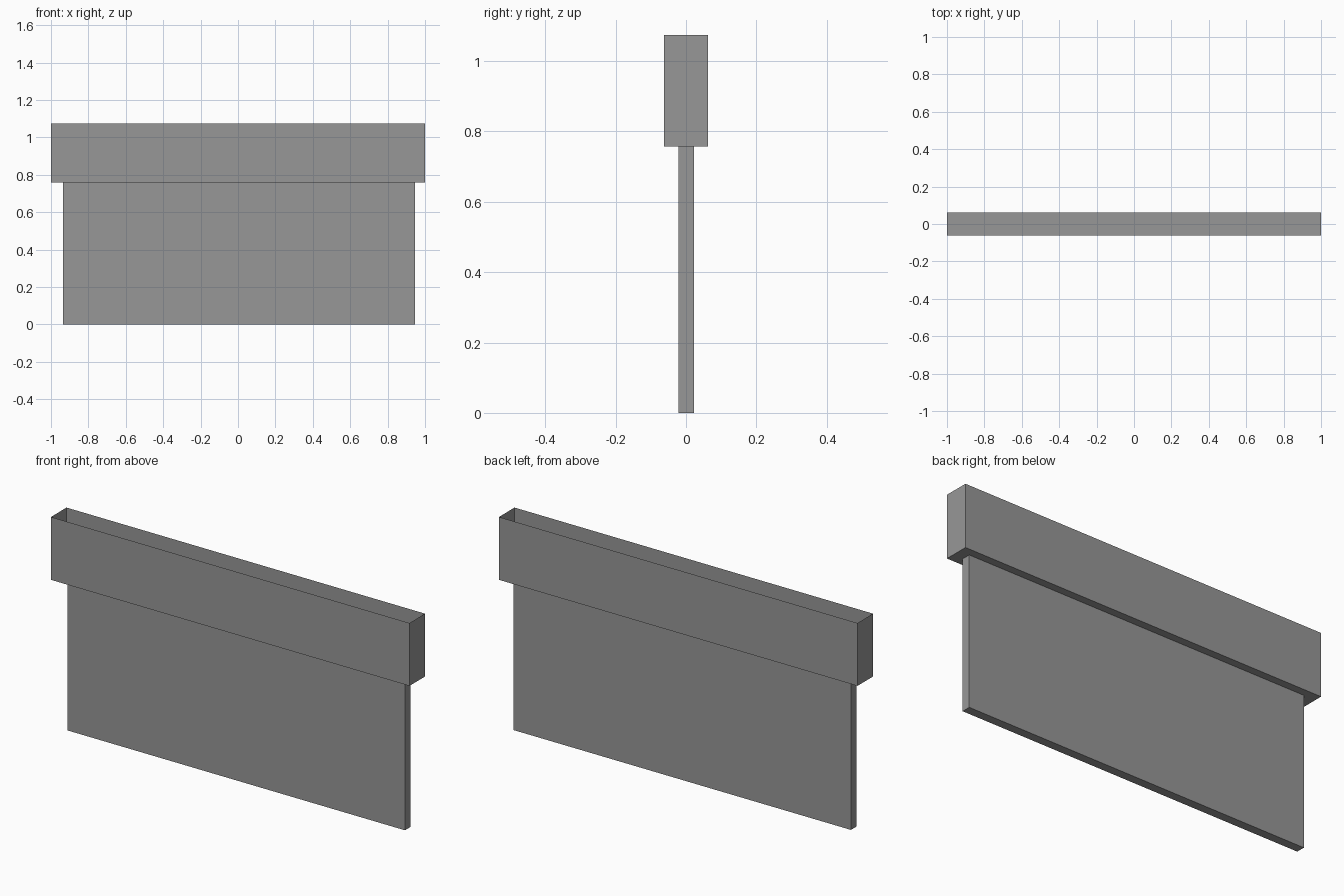
import bpy
import bmesh

cube = bpy.data.objects.get("Cube")
if cube:
    bpy.data.objects.remove(cube, do_unlink=True)

grey = bpy.data.materials.new("neutral grey")
grey.use_nodes = True
colour = (0.31, 0.31, 0.31, 1)
grey.diffuse_color = colour
grey.node_tree.nodes["Principled BSDF"].inputs["Base Color"].default_value = colour


def open_box(name, low, high):
    """Axis-aligned thin-walled box without its top face."""
    bm = bmesh.new()
    bmesh.ops.create_cube(bm, size=1)
    for v in bm.verts:
        v.co = [a + (c + 0.5) * (b - a) for c, a, b in zip(v.co, low, high)]
    bm.normal_update()
    top = [f for f in bm.faces if f.normal.z > 0.9]
    bmesh.ops.delete(bm, geom=top, context="FACES_ONLY")
    mesh = bpy.data.meshes.new(name)
    bm.to_mesh(mesh)
    bm.free()
    mesh.materials.append(grey)
    obj = bpy.data.objects.new(name, mesh)
    bpy.context.collection.objects.link(obj)
    return obj


# Hollow upper trough, open at the top
open_box("upper_trough", (-1, -0.062, 0.758), (1, 0.062, 1.075))

# Thin hanging panel, closed above by the trough floor
open_box("lower_panel", (-0.936, -0.021, 0), (0.946, 0.023, 0.758))
